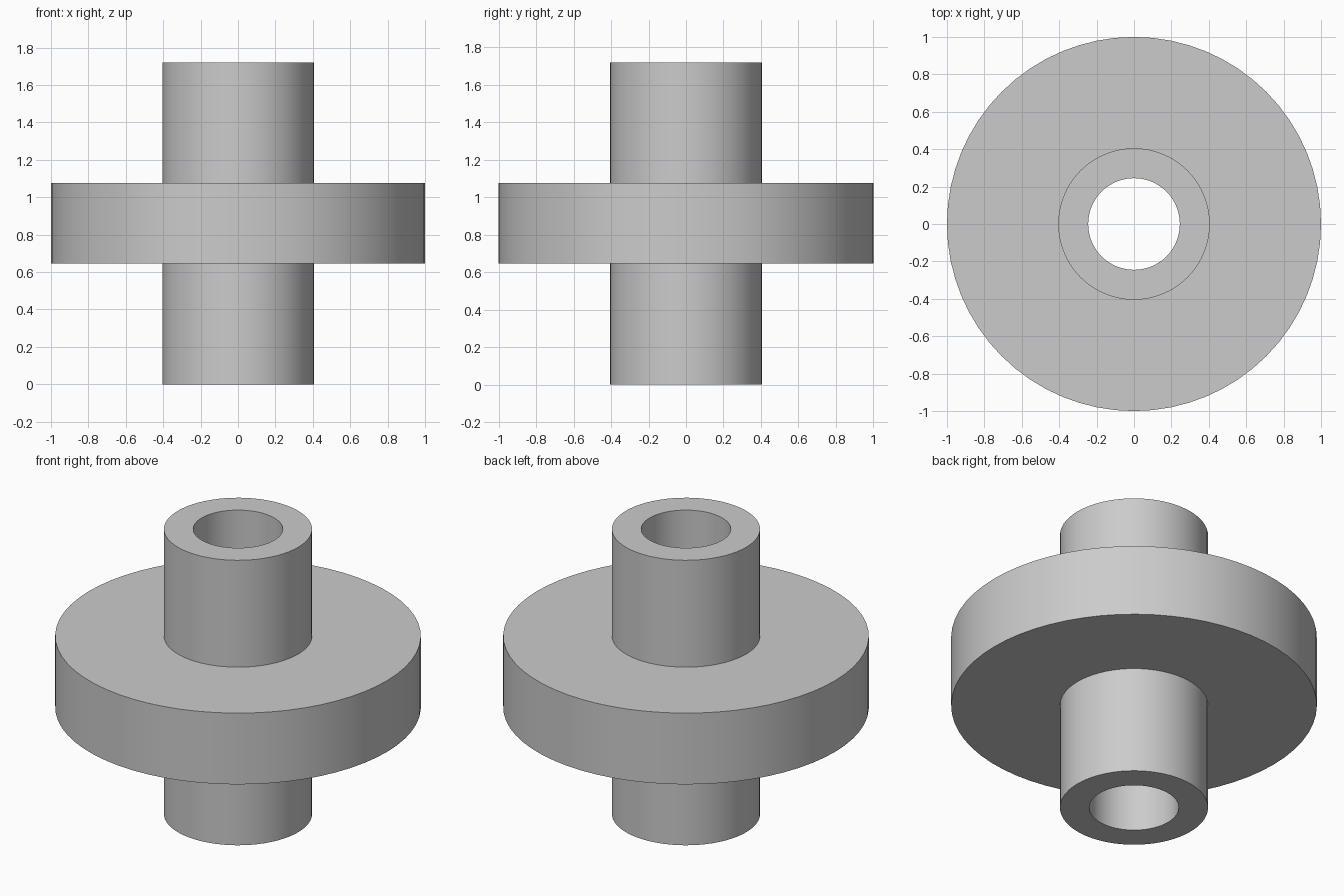
import bpy
import bmesh
from math import tau, radians
from mathutils import Matrix

SEGMENTS = 64

cube = bpy.data.objects.get("Cube")
if cube:
    bpy.data.objects.remove(cube, do_unlink=True)

# Plain grey metal
grey = bpy.data.materials.new("grey")
grey.use_nodes = True
colour = (0.6, 0.6, 0.6, 1)
grey.diffuse_color = colour
grey.node_tree.nodes["Principled BSDF"].inputs["Base Color"].default_value = colour


def lathe(name, profile):
    """Revolve a closed (radius, height) profile around the z axis."""
    bm = bmesh.new()
    verts = [bm.verts.new((r, 0, z)) for r, z in profile]
    edges = [bm.edges.new((a, b)) for a, b in zip(verts, verts[1:] + verts[:1])]
    bmesh.ops.spin(bm, geom=verts + edges, axis=(0, 0, 1), cent=(0, 0, 0),
                   angle=tau, steps=SEGMENTS, use_merge=True)
    bmesh.ops.remove_doubles(bm, verts=bm.verts, dist=0.0001)
    bmesh.ops.recalc_face_normals(bm, faces=bm.faces)
    mesh = bpy.data.meshes.new(name)
    bm.to_mesh(mesh)
    bm.free()
    obj = bpy.data.objects.new(name, mesh)
    bpy.context.collection.objects.link(obj)
    mesh.materials.append(grey)
    bpy.ops.object.select_all(action="DESELECT")
    obj.select_set(True)
    bpy.context.view_layer.objects.active = obj
    bpy.ops.object.shade_smooth_by_angle(angle=radians(30))
    return obj


# Hollow hub with a wide flange around its middle, as one turned piece
BORE, HUB, RIM = 0.245, 0.405, 1.0
BOTTOM, LOW, HIGH, TOP = 0, 0.645, 1.075, 1.72
lathe("flanged_hub", [
    (BORE, BOTTOM), (HUB, BOTTOM), (HUB, LOW), (RIM, LOW),
    (RIM, HIGH), (HUB, HIGH), (HUB, TOP), (BORE, TOP),
])
